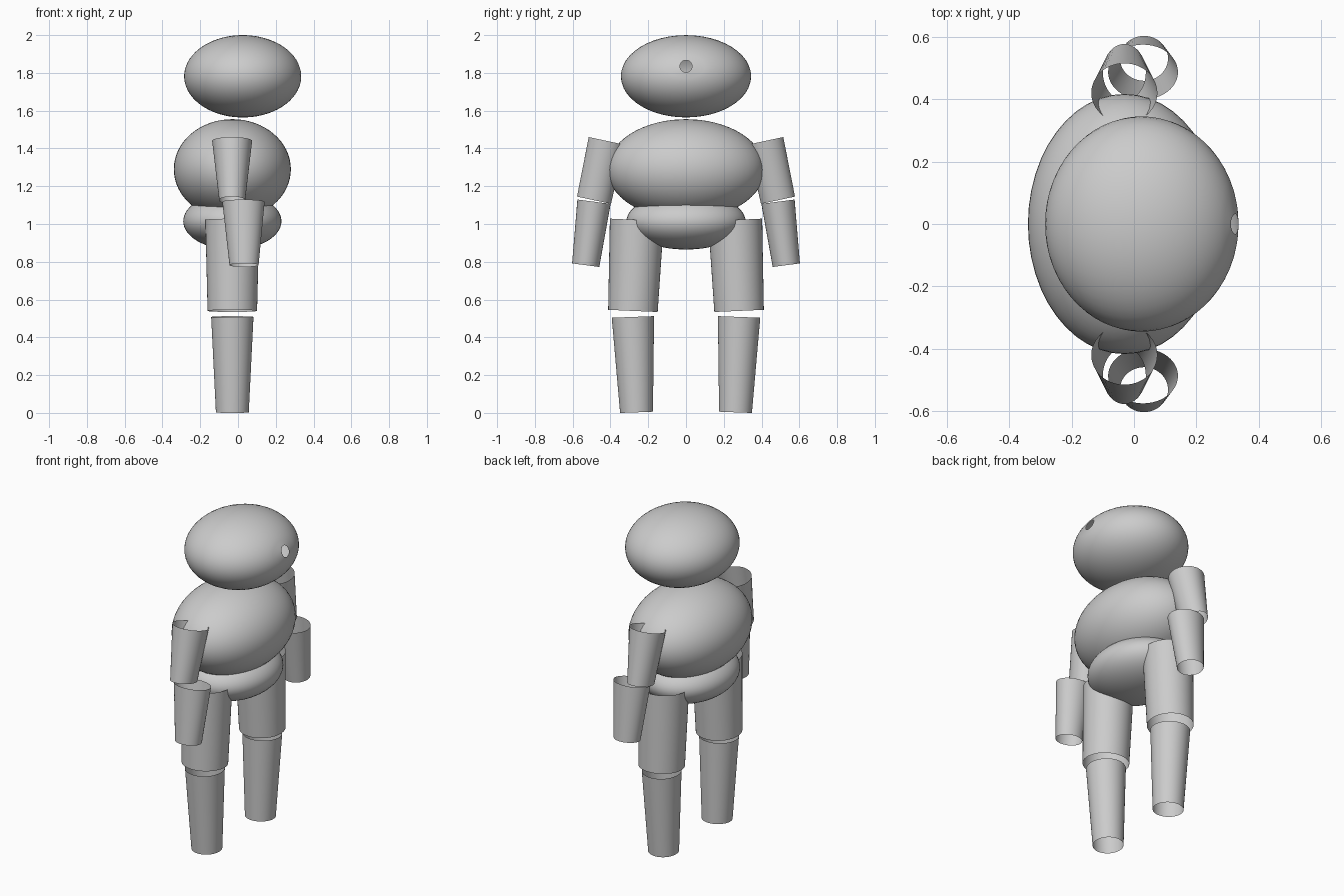
import bpy, bmesh, math
from mathutils import Vector, Matrix

if "Cube" in bpy.data.objects:
    bpy.data.objects.remove(bpy.data.objects["Cube"], do_unlink=True)

# Single plain grey for the whole figure
grey = bpy.data.materials.new("plain_grey")
grey.use_nodes = True
COLOUR = (0.6, 0.6, 0.6, 1)
grey.diffuse_color = COLOUR
grey.node_tree.nodes["Principled BSDF"].inputs["Base Color"].default_value = COLOUR

SEGMENTS = 48


def finish(name, bm):
    """Turn a bmesh into a smooth-shaded grey object."""
    for face in bm.faces:
        face.smooth = True
    mesh = bpy.data.meshes.new(name)
    bm.to_mesh(mesh)
    bm.free()
    mesh.materials.append(grey)
    obj = bpy.data.objects.new(name, mesh)
    bpy.context.collection.objects.link(obj)
    return obj


def unit_sphere():
    bm = bmesh.new()
    bmesh.ops.create_uvsphere(bm, u_segments=SEGMENTS, v_segments=32, radius=1)
    return bm


def place(bm, centre, radii):
    for v in bm.verts:
        v.co = Vector(c + r * p for c, r, p in zip(centre, radii, v.co))


def ellipsoid(name, centre, radii):
    bm = unit_sphere()
    place(bm, centre, radii)
    return finish(name, bm)


def limb_pair(name, top, top_radii, bottom, bottom_radii):
    """Open tapered tube with rims square to its axis, mirrored across y."""
    top, bottom = Vector(top), Vector(bottom)
    axis = top - bottom
    slope = -axis.y / axis.z
    bm = bmesh.new()
    rings = []
    for centre, (rx, ry) in ((bottom, bottom_radii), (top, top_radii)):
        ring = []
        for i in range(SEGMENTS):
            a = math.tau * i / SEGMENTS
            dy = ry * math.sin(a)
            ring.append(bm.verts.new(centre + Vector((rx * math.cos(a), dy, slope * dy))))
        rings.append(ring)
    low, high = rings
    for i in range(SEGMENTS):
        j = (i + 1) % SEGMENTS
        bm.faces.new((low[i], low[j], high[j], high[i]))
    obj = finish(name, bm)
    mirror = obj.modifiers.new("mirror", 'MIRROR')
    mirror.use_axis = (False, True, False)
    mirror.use_mirror_merge = False
    return obj


# Head: hollow shell whose pole is turned to the face and opened as a round hole
HEAD, HEAD_R = (0.025, 0, 1.782), (0.31, 0.345, 0.218)
HOLE_Z, HOLE_R = 0.053, 0.032
bm = unit_sphere()
lift = HOLE_Z / HEAD_R[2]
pole = Vector((math.sqrt(1 - lift * lift), 0, lift))
turn = Vector((0, 0, 1)).rotation_difference(pole).to_matrix()
bmesh.ops.transform(bm, matrix=turn.to_4x4(), verts=bm.verts)
bmesh.ops.delete(bm, geom=[v for v in bm.verts if v.co.angle(pole) < 0.15], context='VERTS')
for v in [v for v in bm.verts if v.is_boundary]:
    a = math.atan2(v.co.z - lift, v.co.y)
    y = HOLE_R * math.cos(a) / HEAD_R[1]
    z = lift + HOLE_R * math.sin(a) / HEAD_R[2]
    v.co = (math.sqrt(1 - y * y - z * z), y, z)
place(bm, HEAD, HEAD_R)
finish("head", bm)

# Body
ellipsoid("torso", (-0.03, 0, 1.29), (0.31, 0.417, 0.265))
ellipsoid("hips", (-0.03, 0, 1.015), (0.26, 0.315, 0.15))

# Arms
limb_pair("upper_arms", (-0.031, -0.42, 1.44), (0.106, 0.095),
          (-0.031, -0.487, 1.126), (0.069, 0.09))
limb_pair("forearms", (0.029, -0.487, 1.118), (0.112, 0.088),
          (0.032, -0.531, 0.782), (0.077, 0.072))

# Legs
limb_pair("upper_legs", (-0.03, -0.26, 1.022), (0.143, 0.143),
          (-0.03, -0.281, 0.54), (0.131, 0.131))
limb_pair("lower_legs", (-0.03, -0.281, 0.508), (0.112, 0.112),
          (-0.03, -0.262, 0.003), (0.087, 0.087))
